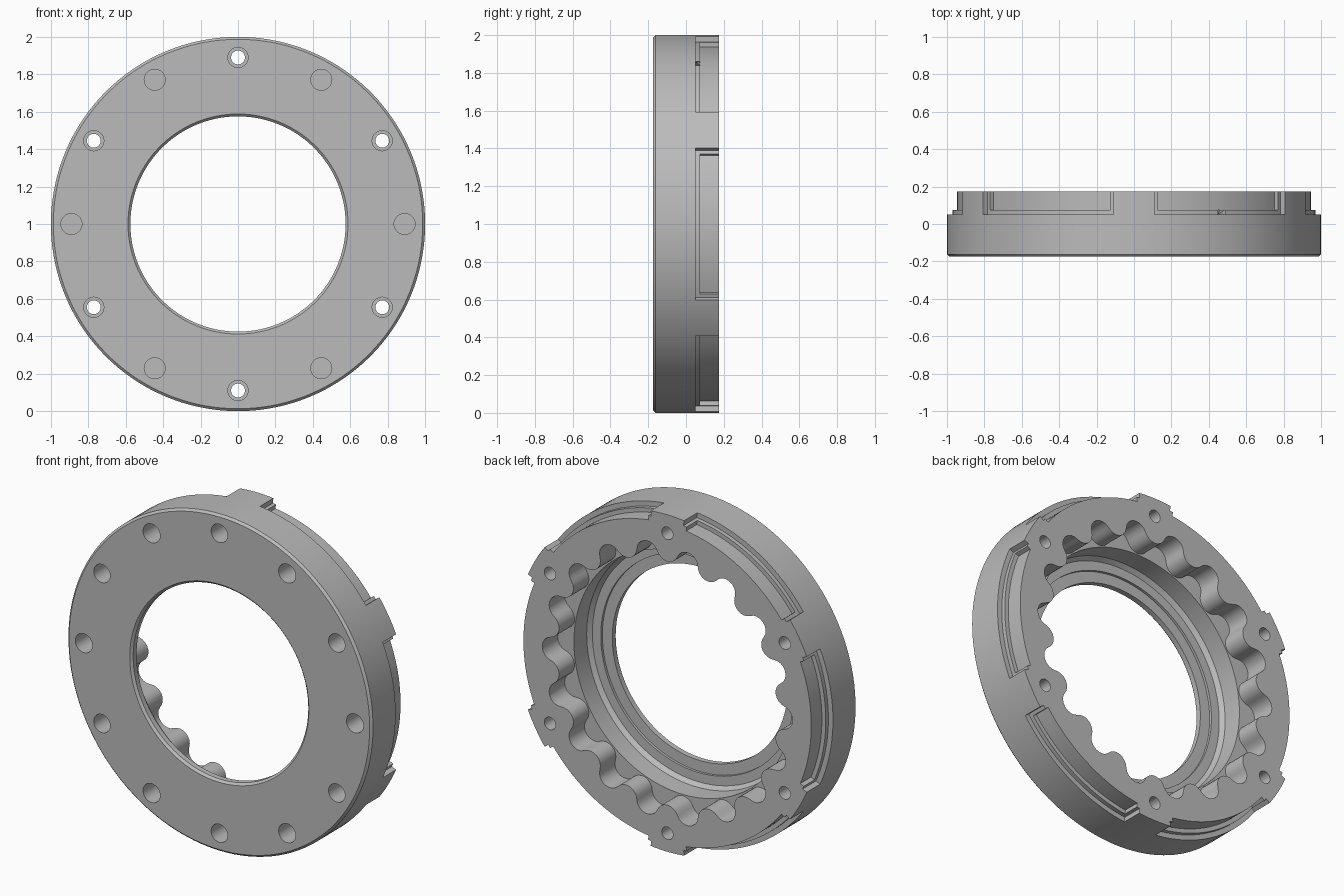
import bpy, bmesh, math
from math import sin, cos, pi, radians

cube = bpy.data.objects.get("Cube")
if cube:
    bpy.data.objects.remove(cube)

FRONT, BACK = -0.175, 0.175


def finish(bm, name):
    bmesh.ops.remove_doubles(bm, verts=bm.verts[:], dist=1e-5)
    bmesh.ops.recalc_face_normals(bm, faces=bm.faces[:])
    mesh = bpy.data.meshes.new(name)
    bm.to_mesh(mesh)
    bm.free()
    obj = bpy.data.objects.new(name, mesh)
    bpy.context.collection.objects.link(obj)
    return obj


def lathe(bm, profile, sides, cx=0, cz=0):
    """Spin a closed (radius, y) profile about an axis along y."""
    rings = []
    for i in range(sides):
        a = 2 * pi * i / sides
        rings.append([bm.verts.new((cx + r * cos(a), y, cz + r * sin(a))) for r, y in profile])
    n = len(profile)
    for i in range(sides):
        p, q = rings[i], rings[(i + 1) % sides]
        for j in range(n):
            k = (j + 1) % n
            if profile[j][0] == 0 and profile[k][0] == 0:
                continue
            if profile[j][0] == 0:
                bm.faces.new((p[j], p[k], q[k]))
            elif profile[k][0] == 0:
                bm.faces.new((p[j], p[k], q[j]))
            else:
                bm.faces.new((p[j], p[k], q[k], q[j]))


def prism(bm, outline, y0, y1):
    """Extrude an (x, z) outline along y."""
    a = [bm.verts.new((x, y0, z)) for x, z in outline]
    b = [bm.verts.new((x, y1, z)) for x, z in outline]
    bm.faces.new(a)
    bm.faces.new(b[::-1])
    for i in range(len(a)):
        j = (i + 1) % len(a)
        bm.faces.new((a[i], a[j], b[j], b[i]))


def cut(target, bm, name):
    cutter = finish(bm, name)
    cutter.hide_render = True
    mod = target.modifiers.new(name, 'BOOLEAN')
    mod.operation = 'DIFFERENCE'
    mod.solver = 'EXACT'
    mod.object = cutter
    bpy.context.view_layer.objects.active = target
    bpy.ops.object.modifier_apply(modifier=mod.name)
    bpy.data.objects.remove(cutter)


# Main ring: chamfered front edges and a stepped bore
c = 0.013
bm = bmesh.new()
lathe(bm, [(1, BACK), (1, FRONT + c), (1 - c, FRONT), (0.575 + c, FRONT), (0.575, FRONT + c),
           (0.575, -0.13), (0.64, -0.13), (0.64, -0.115), (0.695, -0.115), (0.715, -0.09),
           (0.715, BACK)], 144)
ring = finish(bm, "housing_ring")

# Lobed pocket in the back: alternating tangent arcs, wrapped around the bore
LOBES, MID, ARC, PHI, STEPS = 18, 0.772, 0.07, radians(73), 8
outline = []
half = pi / LOBES
for lobe in range(LOBES):
    for side, offset in ((1, 0), (-1, half)):
        for s in range(STEPS):
            t = -PHI + 2 * PHI * s / STEPS
            r = MID + side * ARC * (cos(t) - cos(PHI))
            a = 2 * half * lobe + offset + half / 2 * sin(t) / sin(PHI)
            outline.append((r * cos(a), r * sin(a)))
bm = bmesh.new()
prism(bm, outline, 0.03, 0.3)
cut(ring, bm, "lobed_pocket")

# Six stepped recesses around the back rim, leaving six pads
for inner, floor, spread in ((0.97, 0.05, 23.7), (0.945, 0.075, 22.5)):
    bm = bmesh.new()
    for k in range(6):
        angles = [radians(60 * k - spread + 2 * spread * i / 20) for i in range(21)]
        arc = [(inner * cos(a), inner * sin(a)) for a in angles]
        arc += [(1.1 * cos(a), 1.1 * sin(a)) for a in reversed(angles)]
        prism(bm, arc, floor, 0.3)
    cut(ring, bm, "rim_recess")

# Counterbored through holes at the pads, blind holes between them
bm = bmesh.new()
for k in range(12):
    a = radians(30 * k)
    if k % 2:
        hole = [(0, -0.3), (0.054, -0.3), (0.054, -0.03), (0.037, -0.03), (0.037, 0.3), (0, 0.3)]
    else:
        hole = [(0, -0.3), (0.056, -0.3), (0.056, -0.03), (0, -0.03)]
    lathe(bm, hole, 32, 0.89 * cos(a), 0.89 * sin(a))
cut(ring, bm, "bolt_holes")

# Stand the ring on the ground
for v in ring.data.vertices:
    v.co.z += 1

# Plain grey finish
grey = bpy.data.materials.new("plain_grey")
grey.use_nodes = True
colour = (0.5, 0.5, 0.5, 1)
grey.diffuse_color = colour
grey.node_tree.nodes["Principled BSDF"].inputs["Base Color"].default_value = colour
ring.data.materials.clear()
ring.data.materials.append(grey)
for p in ring.data.polygons:
    p.material_index = 0

bpy.ops.object.select_all(action='DESELECT')
ring.select_set(True)
bpy.context.view_layer.objects.active = ring
bpy.ops.object.shade_smooth_by_angle(angle=radians(28))
